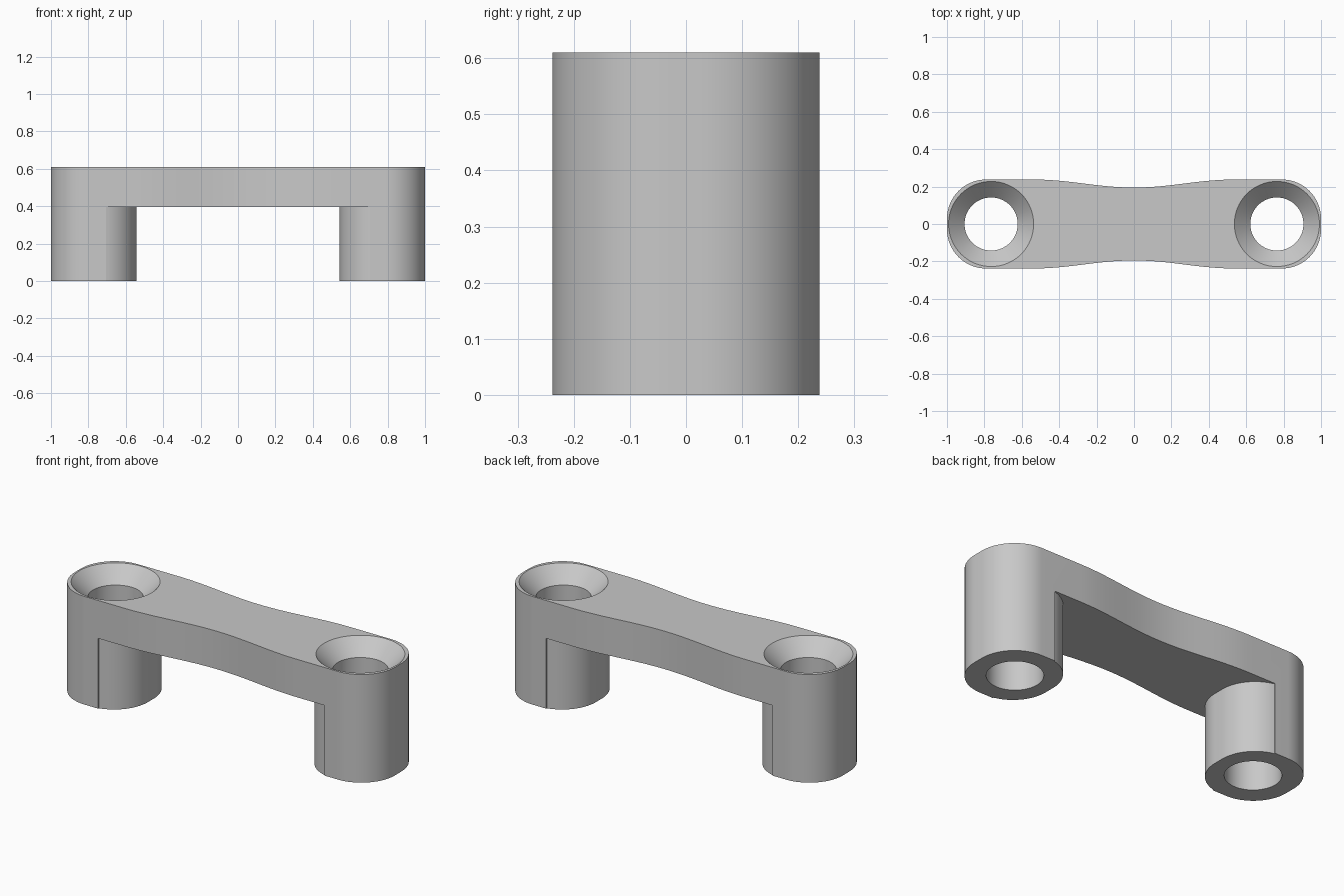
import bpy
import bmesh
from math import sin, cos, pi, radians

if "Cube" in bpy.data.objects:
    bpy.data.objects.remove(bpy.data.objects["Cube"], do_unlink=True)

HALF_W, HEIGHT, UNDERSIDE = 0.238, 0.61, 0.396
CORNER = 0.21            # corner radius of the end posts
INNER_X = 0.543          # inner face of the posts
HOLE_X, HOLE_R, SINK_R = 0.764, 0.142, 0.2275

grey = bpy.data.materials.new("light grey")
grey.use_nodes = True
colour = (0.58, 0.58, 0.58, 1)
grey.diffuse_color = colour
grey.node_tree.nodes["Principled BSDF"].inputs["Base Color"].default_value = colour


def prism(name, outline, bottom, top):
    """Extrude a plan outline upwards into a solid."""
    bm = bmesh.new()
    face = bm.faces.new([bm.verts.new((x, y, bottom)) for x, y in outline])
    ext = bmesh.ops.extrude_face_region(bm, geom=[face])
    moved = [v for v in ext["geom"] if isinstance(v, bmesh.types.BMVert)]
    bmesh.ops.translate(bm, verts=moved, vec=(0, 0, top - bottom))
    return finish(name, bm)


def revolve(name, profile, x, steps=64):
    """Stack rings of (radius, height) into a closed round solid."""
    bm = bmesh.new()
    rings = [[bm.verts.new((x + r * cos(2 * pi * i / steps),
                            r * sin(2 * pi * i / steps), z))
              for i in range(steps)] for r, z in profile]
    for a, b in zip(rings, rings[1:]):
        for i in range(steps):
            j = (i + 1) % steps
            bm.faces.new((a[i], a[j], b[j], b[i]))
    bm.faces.new(rings[0][::-1])
    bm.faces.new(rings[-1])
    return finish(name, bm)


def finish(name, bm):
    bmesh.ops.recalc_face_normals(bm, faces=bm.faces)
    mesh = bpy.data.meshes.new(name)
    bm.to_mesh(mesh)
    bm.free()
    mesh.materials.append(grey)
    obj = bpy.data.objects.new(name, mesh)
    bpy.context.collection.objects.link(obj)
    return obj


def cut(body, cutter):
    cutter.hide_render = True
    mod = body.modifiers.new("cut", 'BOOLEAN')
    mod.operation, mod.solver, mod.object = 'DIFFERENCE', 'EXACT', cutter
    bpy.ops.object.select_all(action='DESELECT')
    bpy.context.view_layer.objects.active = body
    body.select_set(True)
    bpy.ops.object.modifier_apply(modifier=mod.name)
    bpy.data.objects.remove(cutter, do_unlink=True)


def mirrored(quarter):
    """Complete a quarter outline, running from +x axis to +y axis side."""
    half = quarter + [(-x, y) for x, y in reversed(quarter) if x > 1e-6]
    return half + [(-x, -y) for x, y in half]


# Handle outline: rounded ends with a soft waist in the middle
quarter = []
for i in range(25):
    a = pi / 2 * i / 24
    quarter.append((1 - CORNER + CORNER * cos(a), HALF_W - CORNER + CORNER * sin(a)))
WAIST_X = 0.54
for i in range(25):
    x = WAIST_X * (1 - i / 24)
    quarter.append((x, HALF_W - 0.0215 * (1 + cos(pi * x / WAIST_X))))
handle = prism("handle", mirrored(quarter), 0, HEIGHT)

# Open the gap between the two posts, following their rounded inner faces
gap = []
for i in range(25):
    a = radians(77) * i / 24
    gap.append((INNER_X + CORNER * (1 - cos(a)), HALF_W - CORNER + CORNER * sin(a)))
gap.append((gap[-1][0], 0.4))
cut(handle, prism("gap_cutter", mirrored(gap), -0.1, UNDERSIDE))

# Countersunk screw holes through both posts
slope = SINK_R - HOLE_R
for side in (-1, 1):
    profile = [(HOLE_R, -0.1), (HOLE_R, HEIGHT - slope),
               (SINK_R, HEIGHT), (SINK_R, HEIGHT + 0.1)]
    cut(handle, revolve("hole_cutter", profile, side * HOLE_X))

bpy.ops.object.shade_smooth_by_angle(angle=radians(30))
